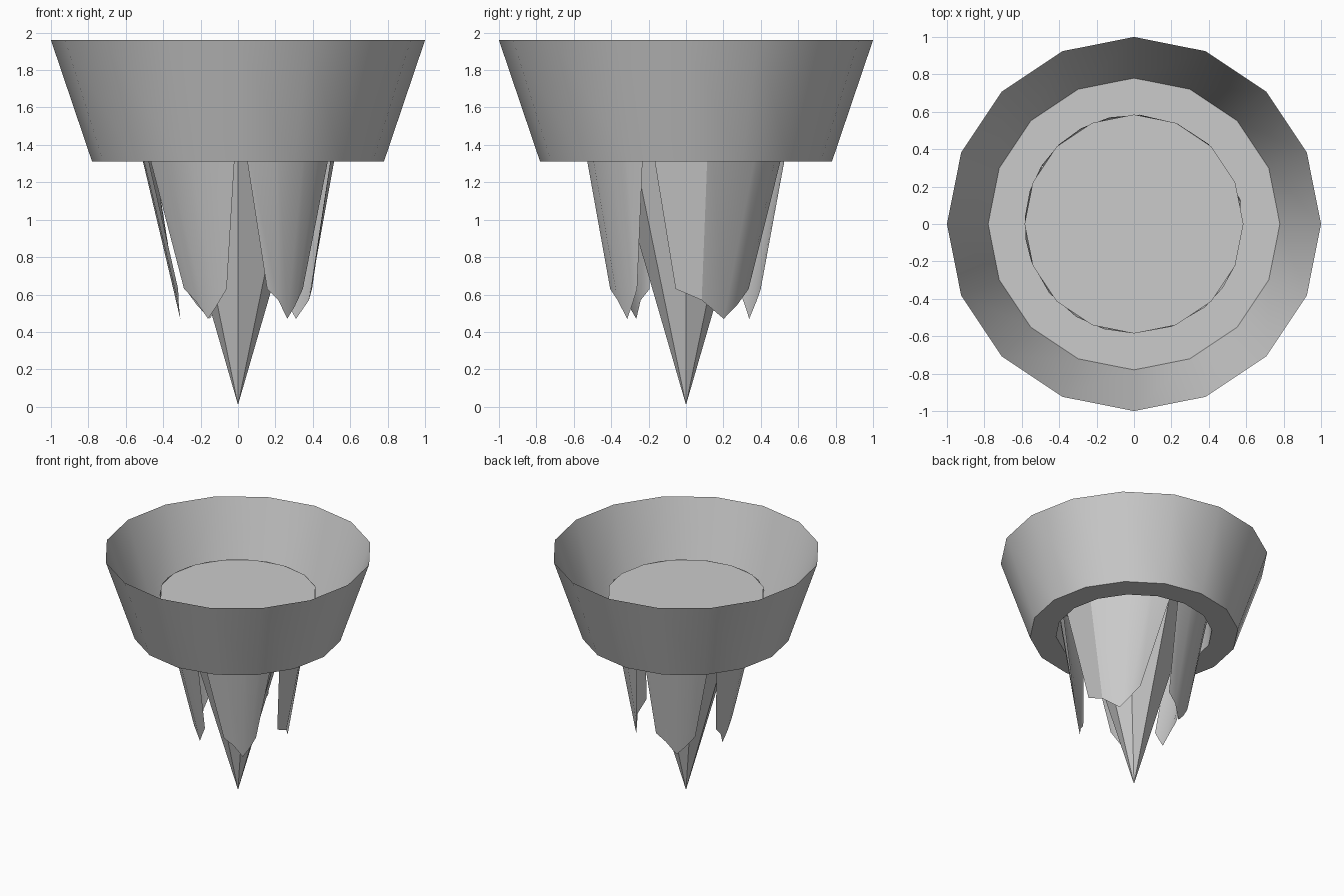
import bpy, math

if "Cube" in bpy.data.objects:
    bpy.data.objects.remove(bpy.data.objects["Cube"])


def polar(r, deg, z):
    a = math.radians(deg)
    return (r * math.cos(a), r * math.sin(a), z)


def make_object(name, verts, faces):
    mesh = bpy.data.meshes.new(name)
    mesh.from_pydata(verts, [], faces)
    obj = bpy.data.objects.new(name, mesh)
    bpy.context.collection.objects.link(obj)
    bpy.ops.object.select_all(action='DESELECT')
    obj.select_set(True)
    bpy.context.view_layer.objects.active = obj
    bpy.ops.object.shade_smooth_by_angle(angle=math.radians(30))
    return obj


def lathe(name, profile, sides, cap):
    """Revolve (radius, z) rings; cap closes the last ring."""
    verts = [polar(r, 360 * i / sides, z) for r, z in profile for i in range(sides)]
    faces = []
    for k in range(len(profile) - 1):
        for i in range(sides):
            j = (i + 1) % sides
            a, b = k * sides, (k + 1) * sides
            faces.append((a + i, b + i, b + j, a + j))
    if cap:
        last = (len(profile) - 1) * sides
        faces.append(tuple(range(last, last + sides)))
    return make_object(name, verts, faces)


# Flared open rim, flat floor and the raised disc in the middle
lathe("rim_and_floor",
      [(1.0, 1.96), (0.78, 1.31), (0.585, 1.31), (0.585, 1.63)], 16, True)

# Central spike, point down
bpy.ops.mesh.primitive_cone_add(vertices=8, radius1=0.0, radius2=0.47, depth=1.62,
                                end_fill_type='NOTHING', location=(0, 0, 0.82))
spike = bpy.context.object
spike.name = "central_spike"
bpy.ops.object.shade_smooth_by_angle(angle=math.radians(30))

# Five uneven petals around the spike:
# top start/end angle, bottom start/end angle, tip angle, tip radius
petals = [
    (-22, 87, -8, 57, 33, 0.37),
    (87, 148, 91, 135, 114, 0.37),
    (148, 200, 165, 203, 186, 0.31),
    (200, 270, 214, 260, 239, 0.31),
    (270, 338, 291, 323, 310, 0.41),
]
for n, (t0, t1, b0, b1, tip, tip_r) in enumerate(petals):
    s = (tip - b0) / (b1 - b0)
    columns = [(0, 0.63), (s / 2, 0.57), (s, 0.47), ((1 + s) / 2, 0.54), (1, 0.63)]
    slope = (0.585 - tip_r) / (1.63 - 0.47)
    verts = []
    for t, z in columns:
        verts.append(polar(0.585, t0 + (t1 - t0) * t, 1.63))
        verts.append(polar(tip_r + slope * (z - 0.47), b0 + (b1 - b0) * t, z))
    faces = [(2 * i, 2 * i + 1, 2 * i + 3, 2 * i + 2) for i in range(4)]
    make_object(f"petal_{n + 1}", verts, faces)
